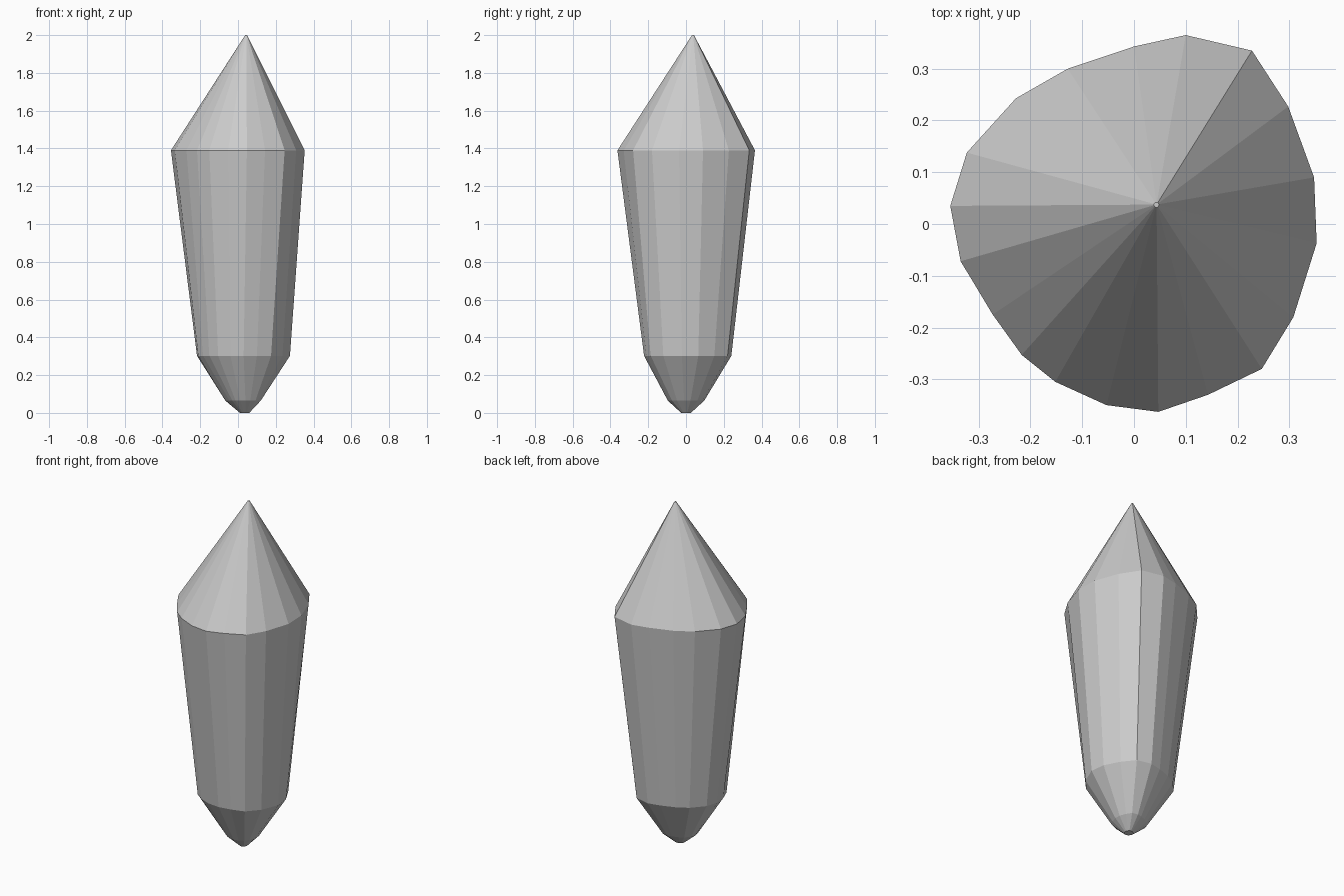
import bpy, bmesh

# irregular 19-sided outlines: shoulder (widest) and waist (lower edge of body)
shoulder = [(0.10, 0.365), (0.0, 0.343), (-0.128, 0.30), (-0.228, 0.243), (-0.323, 0.138),
            (-0.355, 0.035), (-0.335, -0.072), (-0.273, -0.175), (-0.217, -0.253),
            (-0.152, -0.305), (-0.053, -0.35), (0.047, -0.363), (0.143, -0.33),
            (0.247, -0.28), (0.308, -0.18), (0.353, -0.037), (0.348, 0.09),
            (0.298, 0.227), (0.228, 0.335)]
waist = [(0.08, 0.24), (0.01, 0.225), (-0.07, 0.197), (-0.135, 0.16), (-0.197, 0.09),
         (-0.217, 0.023), (-0.21, -0.045), (-0.185, -0.11), (-0.152, -0.155),
         (-0.105, -0.19), (-0.04, -0.215), (0.03, -0.222), (0.10, -0.21),
         (0.175, -0.187), (0.235, -0.12), (0.275, -0.022), (0.265, 0.065),
         (0.22, 0.15), (0.165, 0.22)]


def scaled(outline, s, cx, cy):
    return [(x * s + cx, y * s + cy) for x, y in outline]


# stacked rings from foot to point
rings = [(scaled(shoulder, 0.07, 0.035, 0.0), 0.0),
         (scaled(shoulder, 0.265, 0.027, 0.0), 0.065),
         (waist, 0.302),
         (shoulder, 1.39),
         (scaled(shoulder, 0.014, 0.043, 0.037), 2.0)]

bm = bmesh.new()
loops = [[bm.verts.new((x, y, z)) for x, y in pts] for pts, z in rings]
n = len(shoulder)
for a, b in zip(loops, loops[1:]):
    for i in range(n):
        j = (i + 1) % n
        bm.faces.new((a[i], a[j], b[j], b[i]))
bm.faces.new(loops[0][::-1])
bm.faces.new(loops[-1])
bmesh.ops.recalc_face_normals(bm, faces=bm.faces)

# crystal shard
mesh = bpy.data.meshes.new("crystal_shard")
bm.to_mesh(mesh)
bm.free()
bpy.context.collection.objects.link(bpy.data.objects.new("crystal_shard", mesh))
